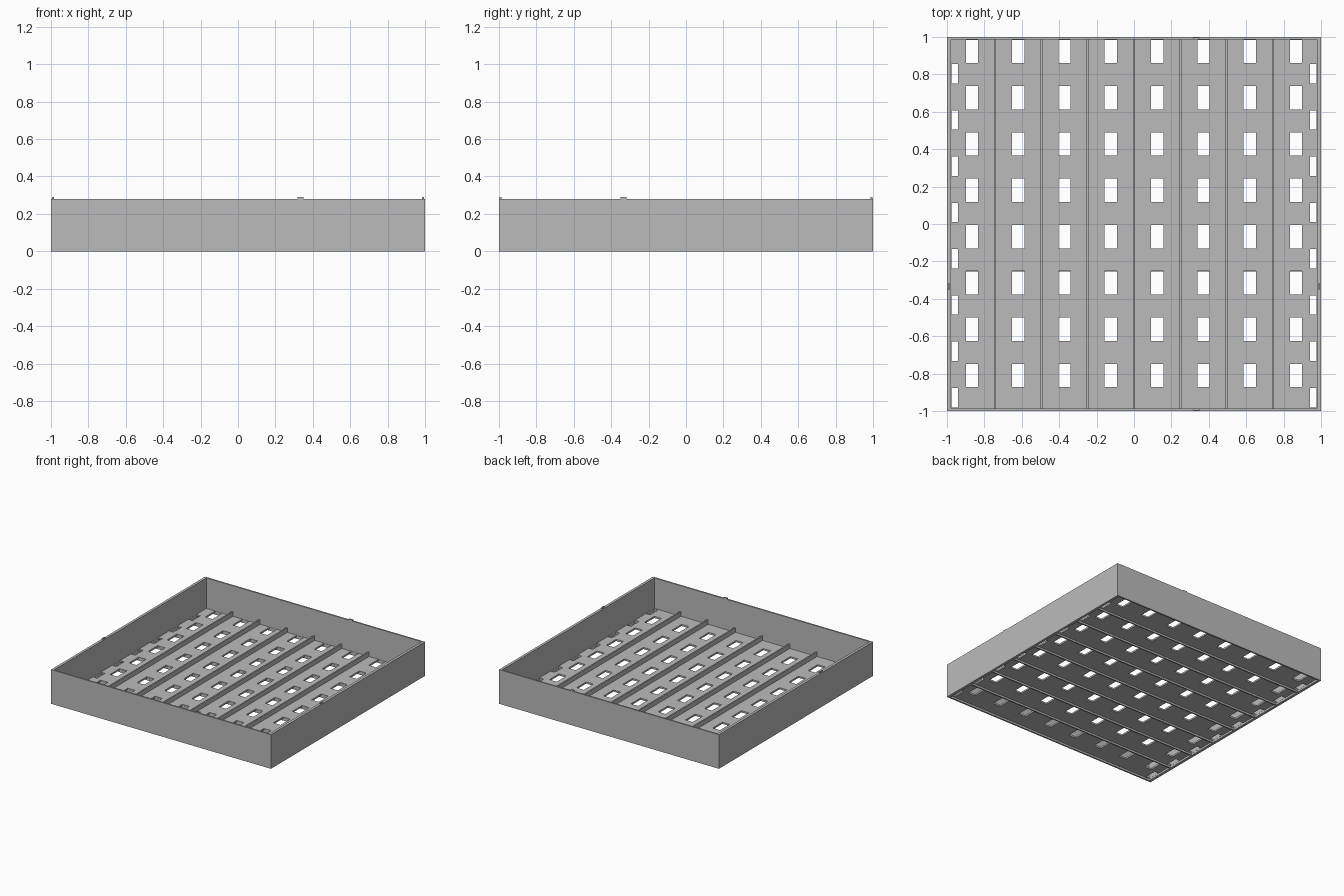
import bpy
import bmesh

cube = bpy.data.objects.get("Cube")
if cube:
    bpy.data.objects.remove(cube, do_unlink=True)

grey = bpy.data.materials.new("plain grey")
grey.use_nodes = True
GREY = (0.5, 0.5, 0.5, 1)
grey.diffuse_color = GREY
grey.node_tree.nodes["Principled BSDF"].inputs["Base Color"].default_value = GREY

PITCH = 0.2475
HEIGHT = 0.28
FLOOR_LOW, FLOOR_TOP = 0.016, 0.03
RIB_TOP = 0.068
WALL_X, WALL_Y = 0.022, 0.013
RIB = 0.011


def add_object(name, bm):
    mesh = bpy.data.meshes.new(name)
    bm.to_mesh(mesh)
    bm.free()
    mesh.materials.append(grey)
    obj = bpy.data.objects.new(name, mesh)
    bpy.context.collection.objects.link(obj)
    return obj


def box(name, x0, x1, y0, y1, z0, z1):
    bm = bmesh.new()
    bmesh.ops.create_cube(bm, size=1)
    bmesh.ops.scale(bm, vec=(x1 - x0, y1 - y0, z1 - z0), verts=bm.verts)
    bmesh.ops.translate(bm, vec=((x0 + x1) / 2, (y0 + y1) / 2, (z0 + z1) / 2), verts=bm.verts)
    return add_object(name, bm)


# Outer frame: a square tube with thin walls
bm = bmesh.new()
rings = []
for hx, hy in ((1, 1), (1 - WALL_X, 1 - WALL_Y)):
    for z in (0, HEIGHT):
        rings.append([bm.verts.new((sx * hx, sy * hy, z))
                      for sx, sy in ((-1, -1), (1, -1), (1, 1), (-1, 1))])
for a, b in ((0, 1), (1, 3), (3, 2), (2, 0)):
    for i in range(4):
        j = (i + 1) % 4
        bm.faces.new((rings[a][i], rings[a][j], rings[b][j], rings[b][i]))
bmesh.ops.recalc_face_normals(bm, faces=bm.faces)
add_object("outer_walls", bm)

# Perforated floor: a grid of cells with the openings left out, then thickened
hole_x = [(PITCH * (i - 3.5) - 0.033, PITCH * (i - 3.5) + 0.033) for i in range(8)]
hole_y = [(PITCH * k - 0.13, PITCH * k - 0.005) for k in range(-3, 5)]
slot_x = [(-0.977, -0.94), (0.94, 0.977)]
slot_y = [(PITCH * k + 0.01, PITCH * k + 0.113) for k in range(-4, 4)]


def inside(value, spans):
    return any(a < value < b for a, b in spans)


xs = sorted([v for s in hole_x + slot_x for v in s] + [-0.985, 0.985])
ys = sorted([v for s in hole_y + slot_y for v in s] + [-0.992, 0.992])
bm = bmesh.new()
grid = [[bm.verts.new((x, y, FLOOR_TOP)) for y in ys] for x in xs]
for i in range(len(xs) - 1):
    for j in range(len(ys) - 1):
        cx, cy = (xs[i] + xs[i + 1]) / 2, (ys[j] + ys[j + 1]) / 2
        hole = inside(cx, hole_x) and inside(cy, hole_y)
        slot = inside(cx, slot_x) and inside(cy, slot_y)
        if not (hole or slot):
            bm.faces.new((grid[i][j], grid[i + 1][j], grid[i + 1][j + 1], grid[i][j + 1]))
bmesh.ops.delete(bm, geom=[v for v in bm.verts if not v.link_faces], context='VERTS')
floor = add_object("perforated_floor", bm)
solid = floor.modifiers.new("thickness", 'SOLIDIFY')
solid.thickness = FLOOR_TOP - FLOOR_LOW
solid.offset = -1

# Dividing ribs: lengthwise above the floor, crosswise below it
for n, k in enumerate(range(-3, 4), 1):
    c = PITCH * k
    box(f"upper_rib_{n}", c - RIB / 2, c + RIB / 2, -0.99, 0.99, FLOOR_TOP - 0.004, RIB_TOP)
    box(f"lower_rib_{n}", -0.985, 0.985, c - RIB / 2, c + RIB / 2, 0.001, FLOOR_LOW + 0.004)

# Small locating tabs on the rim
for name, side in (("front", -1), ("back", 1)):
    y = side * 0.992
    box(f"{name}_tab", 0.317, 0.35, y - 0.005, y + 0.005, HEIGHT - 0.005, HEIGHT + 0.01)
for name, side in (("right", -1), ("left", 1)):
    x = side * 0.989
    box(f"{name}_tab", x - 0.005, x + 0.005, -0.35, -0.317, HEIGHT - 0.005, HEIGHT + 0.01)
